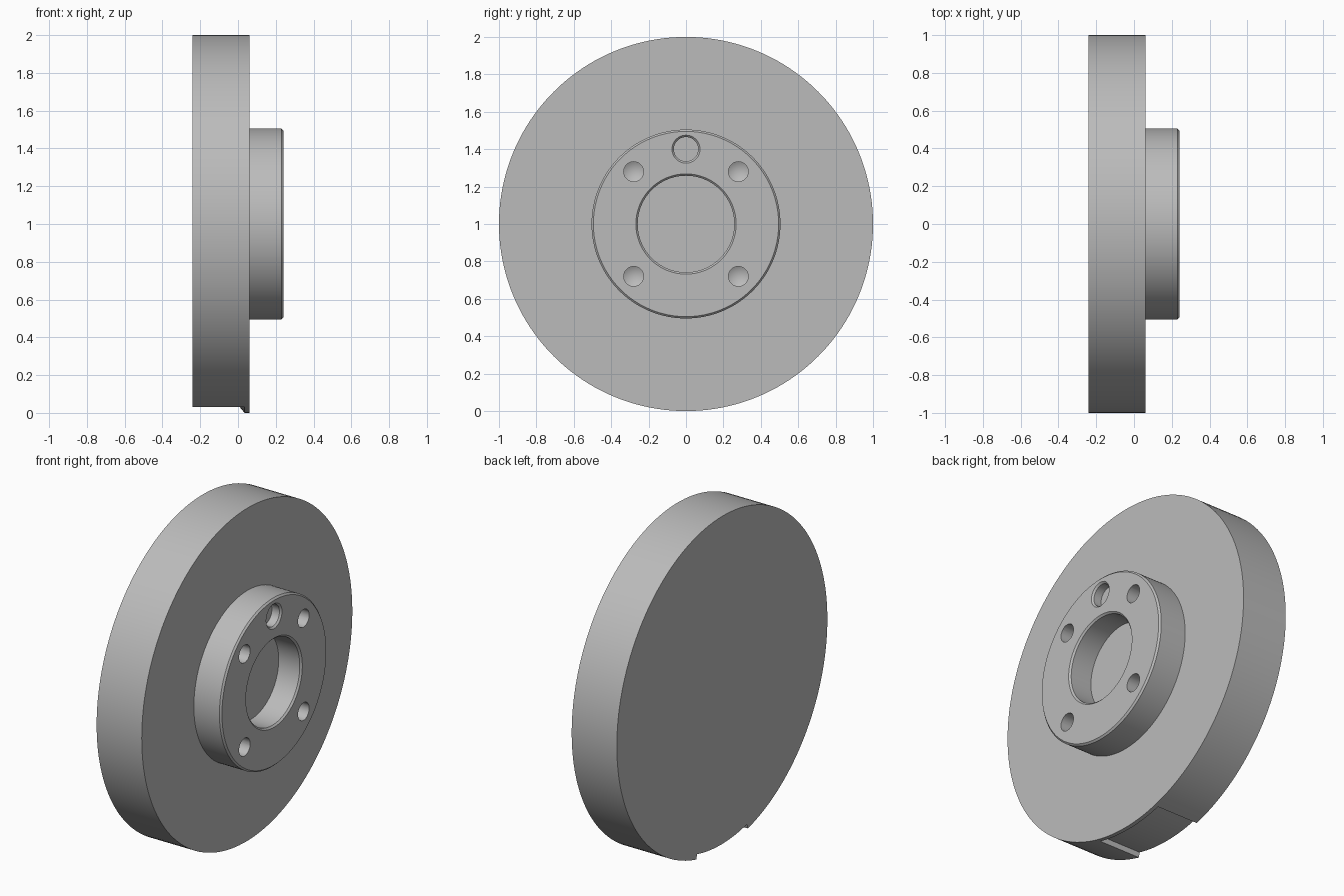
import bpy, bmesh
from math import sin, cos, pi, asin, tau

cube = bpy.data.objects.get("Cube")
if cube:
    bpy.data.objects.remove(cube, do_unlink=True)

# Single grey metal
metal = bpy.data.materials.new("grey_metal")
metal.use_nodes = True
grey = (0.5, 0.5, 0.5, 1)
metal.diffuse_color = grey
metal.node_tree.nodes["Principled BSDF"].inputs["Base Color"].default_value = grey


def lathe(name, profile, segments, centre=(0, 1), half_angle=None):
    """Turn (x, radius) points about an axis along x; a sector if half_angle is set."""
    bm = bmesh.new()
    full = half_angle is None
    start, sweep = (0, tau) if full else (-half_angle, 2 * half_angle)
    rings = []
    for i in range(segments if full else segments + 1):
        a = start + sweep * i / segments
        rings.append([bm.verts.new((x, centre[0] + r * sin(a), centre[1] - r * cos(a)))
                      for x, r in profile])
    n = len(profile)
    for i in range(segments):
        p, q = rings[i], rings[(i + 1) % len(rings)]
        for j in range(n - 1 if full else n):
            k = (j + 1) % n
            bm.faces.new((p[j], p[k], q[k], q[j]))
    if not full:
        bm.faces.new(rings[0])
        bm.faces.new(rings[-1])
    bmesh.ops.remove_doubles(bm, verts=bm.verts, dist=1e-5)
    bmesh.ops.recalc_face_normals(bm, faces=bm.faces)
    mesh = bpy.data.meshes.new(name)
    bm.to_mesh(mesh)
    bm.free()
    mesh.materials.append(metal)
    ob = bpy.data.objects.new(name, mesh)
    bpy.context.collection.objects.link(ob)
    return ob


BACK, FACE, HUB = -0.24, 0.06, 0.24

# Disc with raised hub, chamfered rim and blind centre bore
body = lathe("disc_and_hub", [
    (BACK, 0), (BACK, 1), (FACE, 1), (FACE, 0.505), (HUB - 0.01, 0.505),
    (HUB, 0.495), (HUB, 0.268), (HUB - 0.01, 0.258), (0.09, 0.258), (0.09, 0)], 160)

# Four drilled bolt holes with conical ends
cutters = []
for y in (-0.28, 0.28):
    for z in (0.72, 1.28):
        cutters.append(lathe("bolt_hole_cutter", [
            (0.3, 0), (0.3, 0.053), (0.12, 0.053), (0.09, 0)], 32, (y, z)))

# Shallow locating hole with chamfered mouth
cutters.append(lathe("locating_hole_cutter", [
    (0.3, 0), (0.3, 0.075), (HUB, 0.075), (HUB - 0.01, 0.065),
    (0.18, 0.065), (0.18, 0)], 40, (0, 1.4)))

# Shallow notch under the rim, ending in a ramp
cutters.append(lathe("rim_notch_cutter", [
    (-0.3, 0.97), (0.01, 0.97), (0.06, 1.03), (-0.3, 1.03)], 16, half_angle=asin(0.245)))

for cutter in cutters:
    cutter.hide_render = True
    mod = body.modifiers.new("cut", 'BOOLEAN')
    mod.operation = 'DIFFERENCE'
    mod.solver = 'EXACT'
    mod.object = cutter

# Bake the cuts and remove the cutters
graph = bpy.context.evaluated_depsgraph_get()
baked = bpy.data.meshes.new_from_object(body.evaluated_get(graph))
body.modifiers.clear()
body.data = baked
for cutter in cutters:
    bpy.data.objects.remove(cutter, do_unlink=True)

# Smooth round walls, sharp corners
bpy.ops.object.select_all(action='DESELECT')
body.select_set(True)
bpy.context.view_layer.objects.active = body
bpy.ops.object.shade_smooth_by_angle(angle=pi / 6)
